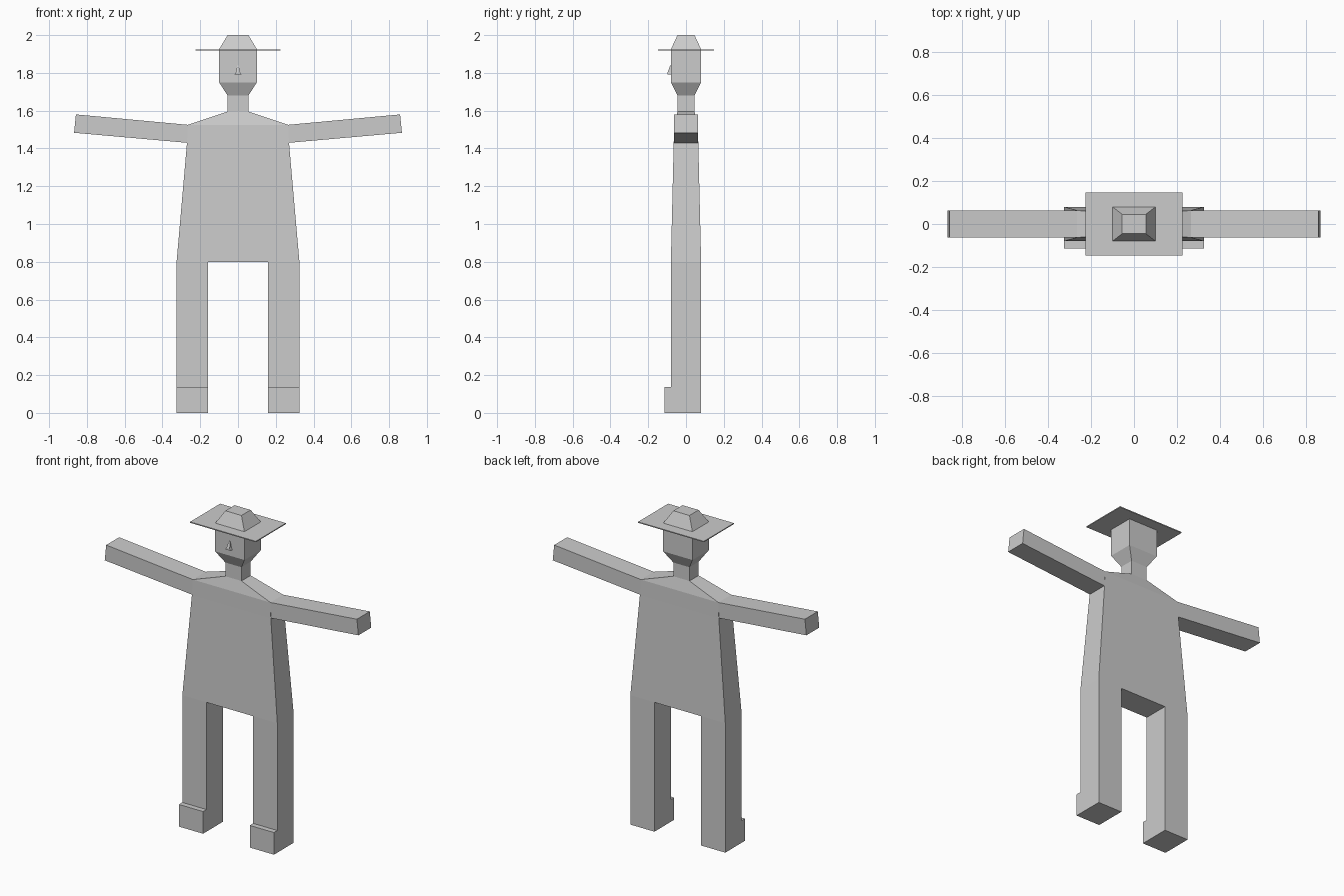
import bpy
import bmesh

cube = bpy.data.objects.get("Cube")
if cube:
    bpy.data.objects.remove(cube, do_unlink=True)

grey = bpy.data.materials.new("plain grey")
grey.use_nodes = True
colour = (0.6, 0.6, 0.6, 1)
grey.diffuse_color = colour
grey.node_tree.nodes["Principled BSDF"].inputs["Base Color"].default_value = colour


def level(z, x0, x1, y0, y1):
    """Horizontal rectangular cross-section."""
    return [(x0, y0, z), (x1, y0, z), (x1, y1, z), (x0, y1, z)]


def centred(z, half_x, half_y):
    return level(z, -half_x, half_x, -half_y, half_y)


def loft(name, rings, start_cap=True, end_cap=True):
    """Skin a row of four-cornered cross-sections."""
    bm = bmesh.new()
    loops = [[bm.verts.new(p) for p in ring] for ring in rings]
    for a, b in zip(loops, loops[1:]):
        for i in range(4):
            j = (i + 1) % 4
            bm.faces.new((a[i], a[j], b[j], b[i]))
    if start_cap:
        bm.faces.new(loops[0][::-1])
    if end_cap:
        bm.faces.new(loops[-1])
    bmesh.ops.recalc_face_normals(bm, faces=bm.faces)
    mesh = bpy.data.meshes.new(name)
    bm.to_mesh(mesh)
    bm.free()
    mesh.materials.append(grey)
    obj = bpy.data.objects.new(name, mesh)
    bpy.context.collection.objects.link(obj)
    return obj


# Torso with sloping shoulders, running into the neck
loft("torso", [centred(0.8, 0.325, 0.08),
               centred(1.43, 0.27, 0.065),
               centred(1.525, 0.265, 0.063),
               centred(1.595, 0.055, 0.045),
               centred(1.68, 0.055, 0.045)], end_cap=False)

# Head with tapered jaw
loft("head", [centred(1.68, 0.055, 0.045),
              centred(1.75, 0.1, 0.08),
              centred(1.92, 0.1, 0.08)], start_cap=False)

# Hat: thin brim and tapered crown
loft("hat_brim", [level(z, -0.225, 0.225, -0.147, 0.147) for z in (1.919, 1.925)])
loft("hat_crown", [centred(1.925, 0.1, 0.08), centred(2.0, 0.055, 0.045)],
     start_cap=False)

# Nose, flared at the nostrils
loft("nose", [level(1.792, -0.018, 0.018, -0.098, -0.078),
              level(1.803, -0.011, 0.011, -0.097, -0.078),
              level(1.84, -0.004, 0.004, -0.084, -0.078)])

for side, s in (("left", 1), ("right", -1)):
    # Arm, held out and slightly raised
    def arm_end(x_low, z_low, x_high, z_high, d=0.063):
        return [(s * x_low, -d, z_low), (s * x_low, d, z_low),
                (s * x_high, d, z_high), (s * x_high, -d, z_high)]

    loft(side + "_arm", [arm_end(0.27, 1.43, 0.265, 1.525),
                         arm_end(0.868, 1.483, 0.858, 1.58)], start_cap=False)

    # Straight leg with a toe step at the front
    inner, outer = s * 0.16, s * 0.325
    loft(side + "_leg", [level(z, inner, outer, -0.08, 0.08) for z in (0, 0.8)],
         end_cap=False)
    loft(side + "_foot", [level(z, inner, outer, -0.113, -0.08) for z in (0, 0.137)])
